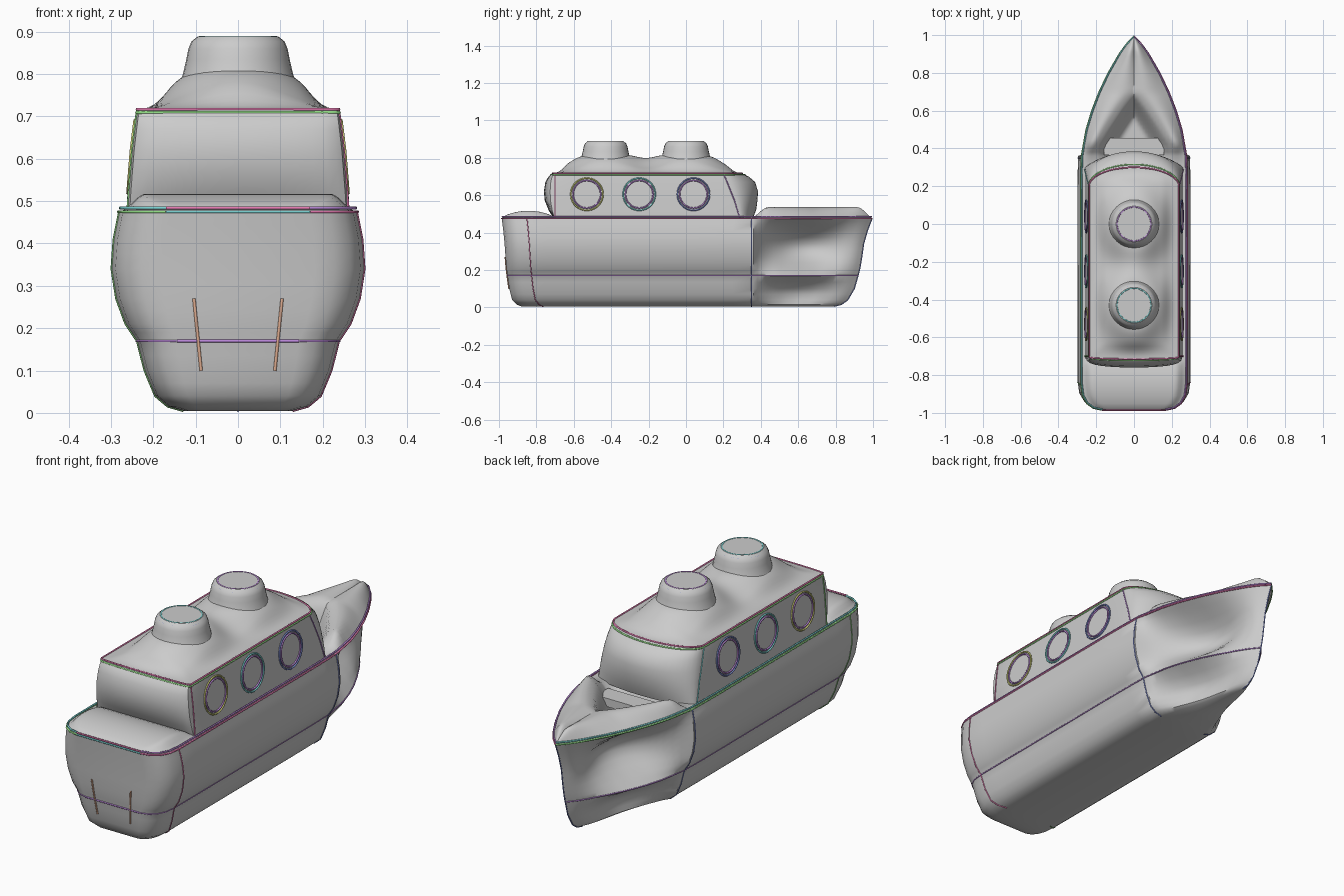
import bpy, bmesh
from math import sin, cos, pi, exp, sqrt, radians

if "Cube" in bpy.data.objects:
    bpy.data.objects.remove(bpy.data.objects["Cube"])


def lerp_table(table, t):
    for (a, p), (b, q) in zip(table, table[1:]):
        if t <= b:
            return p + (q - p) * max(0.0, (t - a) / (b - a))
    return table[-1][1]


def smooth(t):
    t = min(max(t, 0.0), 1.0)
    return t * t * (3 - 2 * t)


def grid(name, rows, wrap=False, cap_first=False, angle=35):
    """Skin rows of points, all with the same count."""
    bm = bmesh.new()
    vs = [[bm.verts.new(p) for p in r] for r in rows]
    n = len(vs[0])
    for a, b in zip(vs, vs[1:]):
        for i in range(n if wrap else n - 1):
            j = (i + 1) % n
            bm.faces.new((a[i], a[j], b[j], b[i]))
    if cap_first:
        for i in range(n // 2 - 1):
            bm.faces.new((vs[0][i], vs[0][n - 1 - i], vs[0][n - 2 - i], vs[0][i + 1]))
    bmesh.ops.remove_doubles(bm, verts=bm.verts, dist=0.0005)
    bmesh.ops.recalc_face_normals(bm, faces=bm.faces)
    me = bpy.data.meshes.new(name)
    bm.to_mesh(me)
    bm.free()
    ob = bpy.data.objects.new(name, me)
    bpy.context.collection.objects.link(ob)
    bpy.ops.object.select_all(action='DESELECT')
    ob.select_set(True)
    bpy.context.view_layer.objects.active = ob
    bpy.ops.object.shade_smooth_by_angle(angle=radians(angle))
    return ob


COLOURS = {"pink": (.8, .2, .45, 1), "green": (.3, .75, .25, 1), "blue": (.2, .25, .6, 1),
           "teal": (.2, .65, .65, 1), "violet": (.5, .25, .7, 1), "olive": (.65, .65, .2, 1),
           "orange": (.8, .45, .3, 1)}
MATS = {}
for key, col in COLOURS.items():
    MATS[key] = bpy.data.materials.new(key)
    MATS[key].diffuse_color = col


def trim(name, pts, colour, closed=False, r=0.004):
    cu = bpy.data.curves.new(name, 'CURVE')
    cu.dimensions = '3D'
    cu.bevel_depth = r
    cu.bevel_resolution = 1
    sp = cu.splines.new('POLY')
    sp.points.add(len(pts) - 1)
    for p, co in zip(sp.points, pts):
        p.co = (*co, 1)
    sp.use_cyclic_u = closed
    cu.materials.append(MATS[colour])
    ob = bpy.data.objects.new(name, cu)
    bpy.context.collection.objects.link(ob)


# Hull: deck plan half width by y, and (half width, stern y, bow y) by height
PLAN = [(-.985, .17), (-.975, .215), (-.95, .25), (-.91, .272), (-.85, .28), (.2, .282), (.36, .278),
        (.5, .253), (.6, .223), (.7, .184), (.8, .136), (.9, .078), (.95, .042), (.995, 0)]
LEVELS = [(.005, .13, -.88, .79), (.015, .165, -.905, .83), (.04, .195, -.93, .865), (.10, .22, -.945, .90),
          (.17, .238, -.955, .92), (.21, .265, -.96, .93), (.27, .287, -.965, .94), (.34, .298, -.97, .95),
          (.41, .293, -.977, .97), (.475, .28, -.985, .995)]


def level(z):
    return [lerp_table([(l[0], l[k]) for l in LEVELS], z) for k in (1, 2, 3)]


def hull_point(y0, z, side=1):
    w, ys, yb = level(z)
    # ends follow the level, the middle stays put
    y = y0 + (ys + .985) * smooth((-.5 - y0) / .485) if y0 < 0 else y0 + (yb - .995) * smooth((y0 - .36) / .635)
    x = lerp_table(PLAN, y0) * w / .28
    if y0 > .36:    # hollow bow flanks
        along = max(0, sin(pi * ((y0 - .36) / .635) ** 1.1)) ** .7
        depth, lo, hi = (.92, .17, .475) if z > .17 else (.62, -.03, .17)
        x *= 1 - depth * along * max(0, sin(pi * (z - lo) / (hi - lo)))
    return (side * x, y, z)


stations = [p[0] for p in PLAN[:5]] + [-.85 + .1 * i for i in range(1, 12)]
stations += [.36 + .635 * i / 28 for i in range(29)]
heights = sorted({l[0] for l in LEVELS} | {.025, .07, .135, .19, .24, .305, .375, .445, .46})
grid("hull", [[hull_point(y, z, -1) for z in reversed(heights)] + [hull_point(y, z) for z in heights]
              for y in stations], cap_first=True, angle=40)


# Deck: rounded stern hump, flat sides, raised bow bulwark around a V-shaped well
def deck_z(x, y, w):
    x = abs(x)
    if y < -.7:
        edge = smooth((w - x) / .06)
        return .475 + .042 * edge * max(0, sin(pi * (y + .985) / .285)) ** .6
    if y < .36:
        return .475
    wi = .2 * max(0, min(1, (.69 - y) / .27)) ** .8
    q = (w - x) / max(w - wi, .01)
    rise = .062 * smooth((y - .34) / .1) * min(1, w / .06)
    if x >= wi:
        return .475 + rise * sin(pi * .72 * min(q, 1))
    return .475 + rise * sin(pi * .72) - .14 * smooth((wi - x) / .12)


deck_rows = []
for y in [-.985, -.975, -.95, -.91, -.87, -.83, -.79, -.75, -.72, -.7, 0, .3] + [.36 + .635 * i / 30 for i in range(31)]:
    w = lerp_table(PLAN, y)
    deck_rows.append([(w * k / 20, y, deck_z(w * k / 20, y, w)) for k in range(-20, 21)])
grid("deck", deck_rows, angle=50)


# Cabin walls: rounded front, bulging back
def cabin_ring(z, w, back, corner, front):
    ring = [(w, -.70 + (corner + .70) * i / 8, z) for i in range(8)]
    ring += [(w * cos(pi * i / 24), corner + (front - corner) * sin(pi * i / 24), z) for i in range(25)]
    ring += [(-w, corner - (corner + .70) * i / 8, z) for i in range(1, 8)]
    ring += [(-w * cos(pi * i / 16), -.70 + (back + .70) * sin(pi * i / 16) ** .5, z) for i in range(17)]
    return ring[:-1]


CABIN = [(.40, .262, -.705, .29, .345), (.47, .261, -.705, .29, .355), (.52, .258, -.735, .275, .375),
         (.57, .254, -.755, .26, .382), (.62, .25, -.76, .24, .385), (.67, .244, -.752, .22, .37),
         (.70, .24, -.735, .207, .335), (.717, .237, -.715, .2, .30)]
grid("cabin_walls", [cabin_ring(*c) for c in CABIN[1:]], wrap=True)

# Roof: swells up into the two funnels
FUNNELS = [-.43, 0.0]


def roof_z(x, y, w):
    edge = smooth(min(w - abs(x), y + .715, .3 - y) / .09)
    h = 0.008
    for fy in FUNNELS:
        r = max(0, sqrt((x * 1.25) ** 2 + (y - fy) ** 2) - .11)
        h += .085 * exp(-(r / .115) ** 2)
    return .717 + edge * h


roof_rows = []
for i in range(61):
    y = -.715 + 1.015 * i / 60
    w = .237 if y < .2 else .237 * sqrt(max(0, 1 - ((y - .2) / .1) ** 2))
    roof_rows.append([(w * k / 18, y, roof_z(w * k / 18, y, w)) for k in range(-18, 19)])
grid("roof", roof_rows)

# Funnels with flared feet and ring trims
PROFILE = [(.155, .75), (.14, .775), (.13, .80), (.122, .835), (.117, .86), (.11, .877), (.095, .889), (.0001, .889)]


def circle(r, y, z, n=32):
    return [(r * cos(2 * pi * i / n), y + r * sin(2 * pi * i / n), z) for i in range(n)]


for fy, tag, c in zip(FUNNELS, ("aft", "fore"), ("teal", "violet")):
    grid("funnel_" + tag, [circle(r, fy, z) for r, z in PROFILE], wrap=True)
    trim("funnel_top_ring_" + tag, circle(.09, fy, .887), c, True)
    trim("funnel_lower_ring_" + tag, circle(.105, fy, .876), "blue", True)

# Porthole rings on both cabin sides
for side, s in (("right", 1), ("left", -1)):
    for k, (y, c) in enumerate(((-.53, "olive"), (-.25, "teal"), (.04, "blue"))):
        for r, col in ((.086, c), (.074, "violet")):
            pts = []
            for i in range(28):
                z = .605 + r * sin(2 * pi * i / 28)
                w = lerp_table([(q[0], q[1]) for q in CABIN], z)
                pts.append((s * (w + .002), y + r * cos(2 * pi * i / 28), z))
            trim(f"porthole_{side}_{k}_{col}", pts, col, True)

    # Hull line trims and vertical ribs
    c1, c2 = ("pink", "violet") if s > 0 else ("green", "teal")
    rim = [hull_point(y, .475, s) for y in stations]
    trim("gunwale_" + side, rim, c1)
    trim("upper_gunwale_" + side, [(x * .985, y * .997, .484) for x, y, z in rim], c2)
    trim("chine_" + side, [hull_point(y, .17, s) for y in stations], "violet", r=.003)
    trim("bow_rib_" + side, [hull_point(.35, z, s) for z in heights], "blue", r=.003)
    trim("stern_rib_" + side, [hull_point(-.85, z, s) for z in heights], c1, r=.003)
    trim("transom_rib_" + side, [(s * (.087 + .1 * max(0, z - .1)), level(z)[1] - .001, z)
                                 for z in heights if .09 < z < .3], "orange")
    trim("cabin_rear_post_" + side, [(s * q[1], -.70, q[0]) for q in CABIN[1:]], c1, r=.003)
    trim("cabin_front_post_" + side, [(s * q[1], q[3], q[0]) for q in CABIN[1:]], c2, r=.003)

# Cross trims on the stern, cabin top and stem
for z, c in ((.17, "violet"), (.475, "teal"), (.484, "pink")):
    x, y, _ = hull_point(-.985, min(z, .475))
    trim(f"transom_line_{c}", [(-x, y, z), (x, y, z)], c)
trim("roof_edge", cabin_ring(.717, .238, -.715, .2, .30), "pink", True)
trim("lower_roof_edge", cabin_ring(.709, .239, -.722, .203, .315), "green", True)
trim("stem", [hull_point(.995, z) for z in heights], "blue", r=.003)

# Bench in the bow well
bpy.ops.mesh.primitive_cube_add(size=1, location=(0, .41, .445))
bench = bpy.context.object
bench.name = "bow_bench"
bench.scale = (.32, .09, .04)

for m in bpy.data.materials:
    if m.users and not m.is_grease_pencil:
        m.use_nodes = True
        m.node_tree.nodes["Principled BSDF"].inputs["Base Color"].default_value = m.diffuse_color
